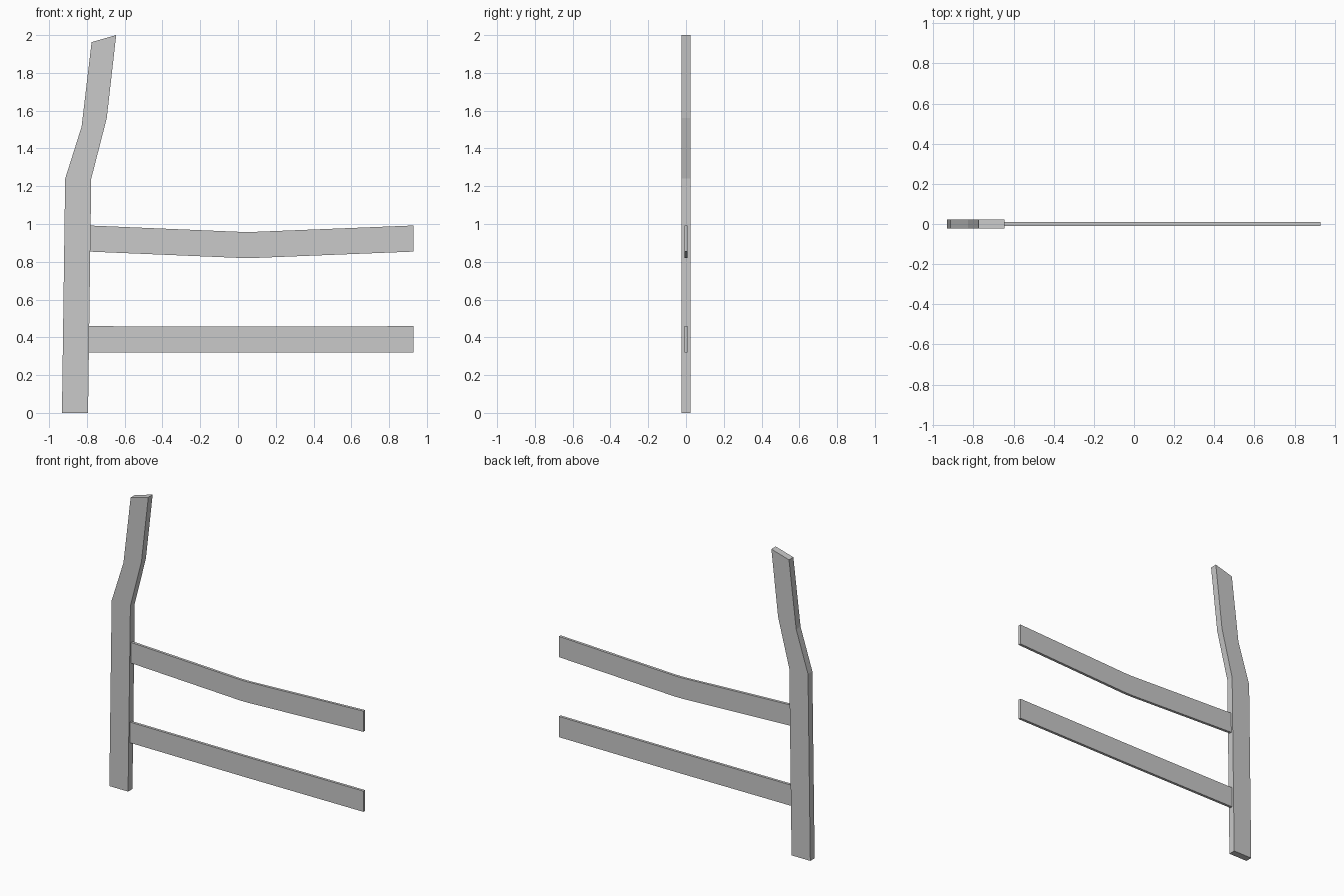
import bpy
import bmesh

cube = bpy.data.objects.get("Cube")
if cube:
    bpy.data.objects.remove(cube, do_unlink=True)

grey = bpy.data.materials.new("light_grey")
grey.use_nodes = True
colour = (0.59, 0.59, 0.59, 1.0)
grey.diffuse_color = colour
grey.node_tree.nodes["Principled BSDF"].inputs["Base Color"].default_value = colour


def plank(name, left, right, depth):
    """Loft a flat board through paired left/right (x, z) edge points."""
    bm = bmesh.new()
    rings = []
    for (xa, za), (xb, zb) in zip(left, right):
        corners = ((xa, -depth, za), (xb, -depth, zb), (xb, depth, zb), (xa, depth, za))
        rings.append([bm.verts.new(c) for c in corners])
    for low, high in zip(rings, rings[1:]):
        for i in range(4):
            j = (i + 1) % 4
            bm.faces.new((low[i], low[j], high[j], high[i]))
    bm.faces.new(rings[0][::-1])
    bm.faces.new(rings[-1])
    bmesh.ops.recalc_face_normals(bm, faces=bm.faces)
    mesh = bpy.data.meshes.new(name)
    bm.to_mesh(mesh)
    bm.free()
    mesh.materials.append(grey)
    bpy.context.collection.objects.link(bpy.data.objects.new(name, mesh))


def rail(name, end_x, bottom, height, sag):
    """Horizontal board that dips by sag near its middle."""
    path = [(-0.79, bottom), (0.02, bottom - sag), (0.08, bottom - sag), (end_x, bottom)]
    plank(name, path, [(x, z + height) for x, z in path], 0.009)


# Bent upright post
plank("post",
      [(-0.932, 0), (-0.915, 1.24), (-0.828, 1.515), (-0.775, 1.963)],
      [(-0.794, 0), (-0.777, 1.24), (-0.695, 1.56), (-0.645, 2.0)],
      0.023)

# Two thin rails
rail("upper_rail", 0.93, 0.854, 0.138, 0.034)
rail("lower_rail", 0.93, 0.321, 0.138, 0.002)
